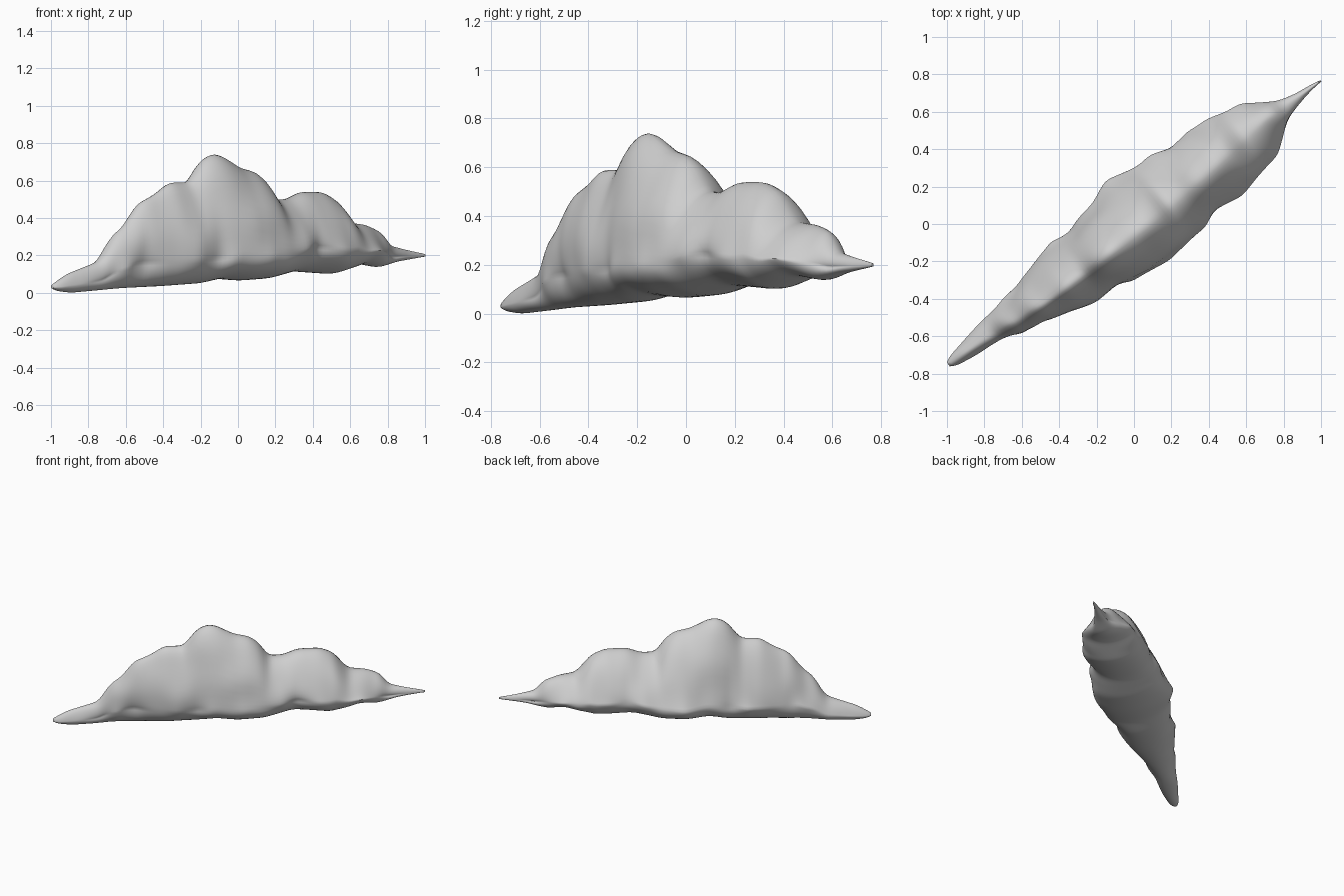
import bpy
import bmesh
import math
from mathutils import Vector, noise

default_cube = bpy.data.objects.get("Cube")
if default_cube:
    bpy.data.objects.remove(default_cube, do_unlink=True)

# The cloud runs along a diagonal axis, with its width measured across it
ALONG = Vector((0.793, 0.609, 0))
ACROSS = Vector((-0.609, 0.793, 0))
START, END = -1.25, 1.265
STATIONS, SIDES = 120, 56

# Outline profiles as (distance along, value)
back_edge = [(-1.25, .02), (-1.22, .04), (-1.08, .07), (-.9, .09), (-.79, .125),
             (-.7, .11), (-.41, .215), (-.29, .17), (-.17, .22), (.02, .275),
             (.18, .24), (.29, .245), (.4, .195), (.53, .235), (.65, .22),
             (.76, .17), (.85, .165), (1.01, .04), (1.2, .015), (1.27, 0)]
front_edge = [(-1.25, 0), (-1.22, -.024), (-1.05, -.05), (-.9, -.06), (-.83, -.11),
              (-.7, -.09), (-.6, -.15), (-.41, -.21), (-.27, -.185), (-.2, -.235),
              (.04, -.27), (.2, -.24), (.3, -.24), (.39, -.18), (.55, -.235),
              (.69, -.215), (.84, -.18), (1, -.04), (1.2, -.01), (1.27, -.005)]
crest = [(-1.25, .04), (-1.22, .06), (-1.15, .1), (-.94, .17), (-.86, .31),
         (-.79, .36), (-.7, .48), (-.59, .53), (-.5, .59), (-.37, .59),
         (-.28, .71), (-.21, .745), (-.15, .735), (-.03, .67), (.07, .65),
         (.14, .6), (.2, .5), (.3, .5), (.4, .54), (.55, .54), (.64, .5),
         (.74, .375), (.86, .365), (.96, .33), (1.01, .255), (1.13, .23), (1.27, .205)]
underside = [(-1.25, .025), (-1.22, .01), (-1.12, 0), (-.78, .025), (-.53, .035),
             (-.28, .05), (-.15, .075), (0, .065), (.17, .075), (.36, .115),
             (.62, .1), (.81, .155), (.94, .135), (1.06, .165), (1.27, .195)]
ridge_line = [(-1.25, 0), (-1, -.02), (-.7, -.045), (.1, -.045), (.5, -.02),
              (.95, .02), (1.27, 0)]


def sample(profile, s):
    """Straight interpolation along a profile."""
    for (s0, v0), (s1, v1) in zip(profile, profile[1:]):
        if s <= s1:
            return v0 + (v1 - v0) * (s - s0) / (s1 - s0)
    return profile[-1][1]


def soft_sample(profile, s, reach=0.022):
    """Average of nearby samples, to round the corners of the profile."""
    reach = min(reach, s - START, END - s)
    return sum(sample(profile, s + reach * k / 2) for k in range(-2, 3)) / 5


def power(value, exponent):
    return math.copysign(abs(value) ** exponent, value)


def section(s):
    """One ring: a rounded belly with a sloping dome leaning toward the ridge."""
    back, front = soft_sample(back_edge, s), soft_sample(front_edge, s)
    wide_back, wide_front = soft_sample(back_edge, s, 0.15), soft_sample(front_edge, s, 0.15)
    top, bottom = soft_sample(crest, s), soft_sample(underside, s)
    ridge = soft_sample(ridge_line, s)
    waist = bottom + min((top - bottom) * 0.35, 0.13)
    tip = min(1, (back - front) * 4)
    ring = []
    for i in range(SIDES):
        angle = math.tau * i / SIDES
        c, h = math.cos(angle), math.sin(angle)
        rise = max(h, 0)
        # Side bulges fade out toward the ridge and the belly
        fade = abs(h) ** 0.7
        edge_back = back + (wide_back - back) * fade
        edge_front = front + (wide_front - front) * fade
        middle, half = (edge_back + edge_front) / 2, (edge_back - edge_front) / 2
        if h > 0:
            c = power(c, 1 + 0.15 * tip)
            z = waist + h ** (1 + 0.55 * tip) * (top - waist)
        else:
            z = waist + h * (waist - bottom)
        across = middle + half * c + (ridge - middle) * rise * tip
        # Gentle lumps on the flanks
        spot = ALONG * s + ACROSS * across + Vector((0, 0, z))
        across += noise.noise(spot * 5) * 0.022 * abs(c) * tip
        ring.append(ALONG * s + ACROSS * across + Vector((0, 0, z)))
    return ring


# Cloud body lofted through the rings
bm = bmesh.new()
rings = []
for k in range(STATIONS):
    s = START + (END - START) * k / (STATIONS - 1)
    rings.append([bm.verts.new(p) for p in section(s)])
for first, second in zip(rings, rings[1:]):
    for i in range(SIDES):
        j = (i + 1) % SIDES
        bm.faces.new((first[i], first[j], second[j], second[i]))
bm.faces.new(rings[0])
bm.faces.new(rings[-1])
# Relax the rings so the ridge is rounded
for step in range(2):
    bmesh.ops.smooth_vert(bm, verts=bm.verts, factor=0.4,
                          use_axis_x=True, use_axis_y=True, use_axis_z=True)
bmesh.ops.recalc_face_normals(bm, faces=bm.faces)
mesh = bpy.data.meshes.new("cloud_body")
bm.to_mesh(mesh)
bm.free()
cloud = bpy.data.objects.new("cloud_body", mesh)
bpy.context.collection.objects.link(cloud)

# Pale grey colour
grey = bpy.data.materials.new("pale_grey")
grey.use_nodes = True
colour = (0.62, 0.62, 0.62, 1)
grey.diffuse_color = colour
grey.node_tree.nodes["Principled BSDF"].inputs["Base Color"].default_value = colour
mesh.materials.append(grey)

# Soft shading
bpy.context.view_layer.objects.active = cloud
cloud.select_set(True)
bpy.ops.object.shade_smooth_by_angle(angle=math.radians(60))
